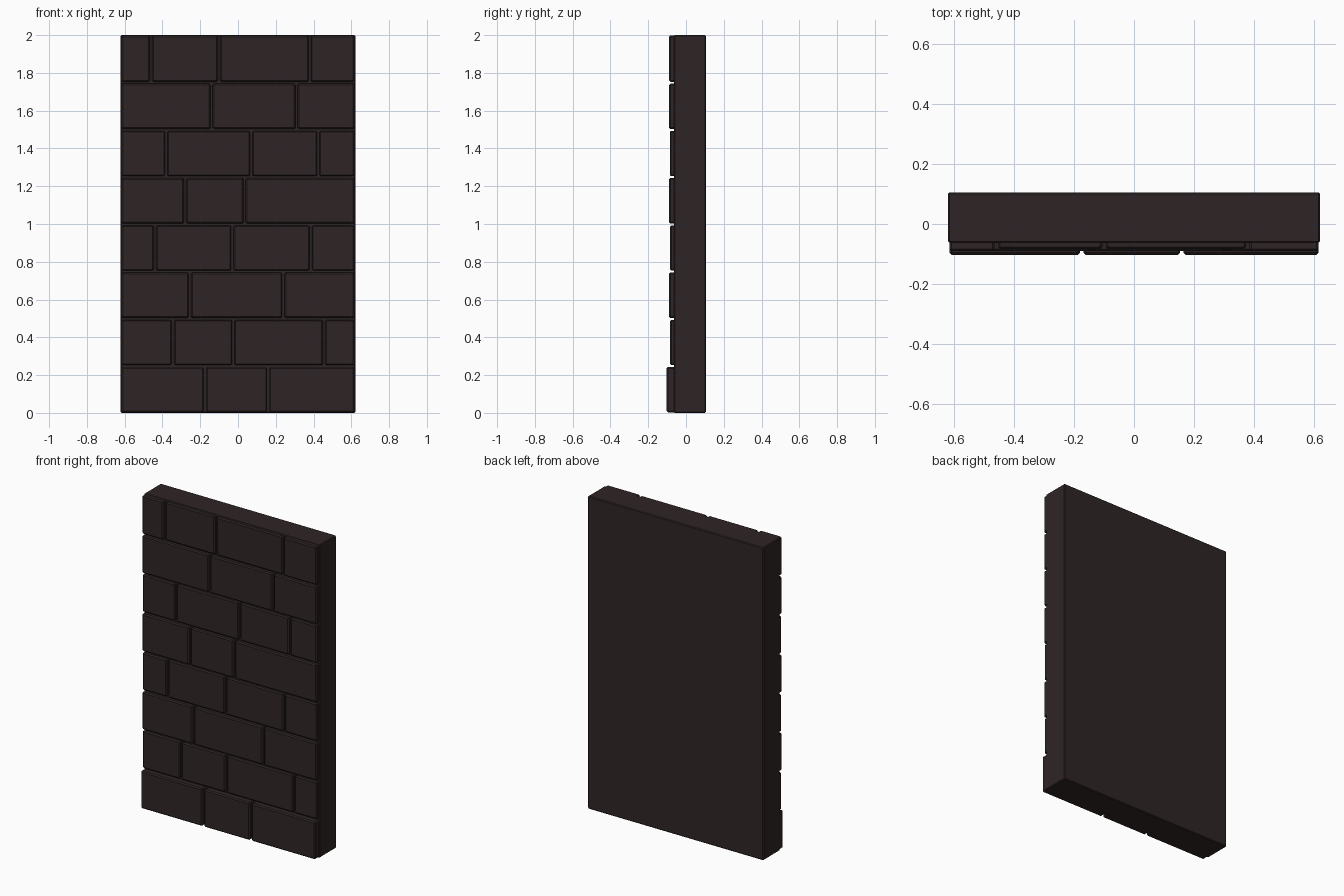
import bpy

if "Cube" in bpy.data.objects:
    bpy.data.objects.remove(bpy.data.objects["Cube"])

W, H = 0.617, 2.0          # half width of the stone face, wall height
SLAB_FRONT, BACK = -0.064, 0.106
GAP = 0.012                # open joint between stones

stone_mat = bpy.data.materials.new("dark brown stone")
stone_mat.diffuse_color = (0.028, 0.0185, 0.0185, 1)
stone_mat.use_nodes = True
stone_mat.node_tree.nodes["Principled BSDF"].inputs["Base Color"].default_value = stone_mat.diffuse_color


def block(name, x0, x1, y0, y1, z0, z1, bevel):
    """Chamfered box given by its extents."""
    bpy.ops.mesh.primitive_cube_add(
        size=1, location=((x0 + x1) / 2, (y0 + y1) / 2, (z0 + z1) / 2))
    ob = bpy.context.object
    ob.name = name
    ob.scale = (x1 - x0, y1 - y0, z1 - z0)
    bpy.ops.object.transform_apply(location=False, rotation=False, scale=True)
    mod = ob.modifiers.new("chamfer", 'BEVEL')
    mod.width = bevel
    mod.segments = 1
    ob.data.materials.append(stone_mat)
    return ob


# Backing slab
block("wall_slab", -0.621, 0.621, SLAB_FRONT, BACK, 0, H, 0.005)

# Courses from the bottom up: front depth and upright joint positions
courses = [
    (-0.103, [-0.175, 0.16]),
    (-0.085, [-0.345, -0.025, 0.455]),
    (-0.090, [-0.255, 0.24]),
    (-0.085, [-0.44, -0.03, 0.385]),
    (-0.090, [-0.28, 0.035]),
    (-0.086, [-0.38, 0.07, 0.425]),
    (-0.090, [-0.14, 0.31]),
    (-0.090, [-0.46, -0.10, 0.38]),
]
row_h = H / len(courses)
for r, (front, joints) in enumerate(courses):
    edges = [-W - GAP / 2] + joints + [W + GAP / 2]
    for i, (a, b) in enumerate(zip(edges, edges[1:])):
        # inner stones of the top course sit slightly deeper
        y = front + (0.006 if r == 7 and 0 < i < 3 else 0)
        block(f"stone_{r + 1}_{i + 1}", a + GAP / 2, b - GAP / 2,
              y, SLAB_FRONT + 0.015,
              r * row_h + GAP / 4, (r + 1) * row_h - GAP * 0.6 if r < 7 else H - 0.002,
              0.007)
